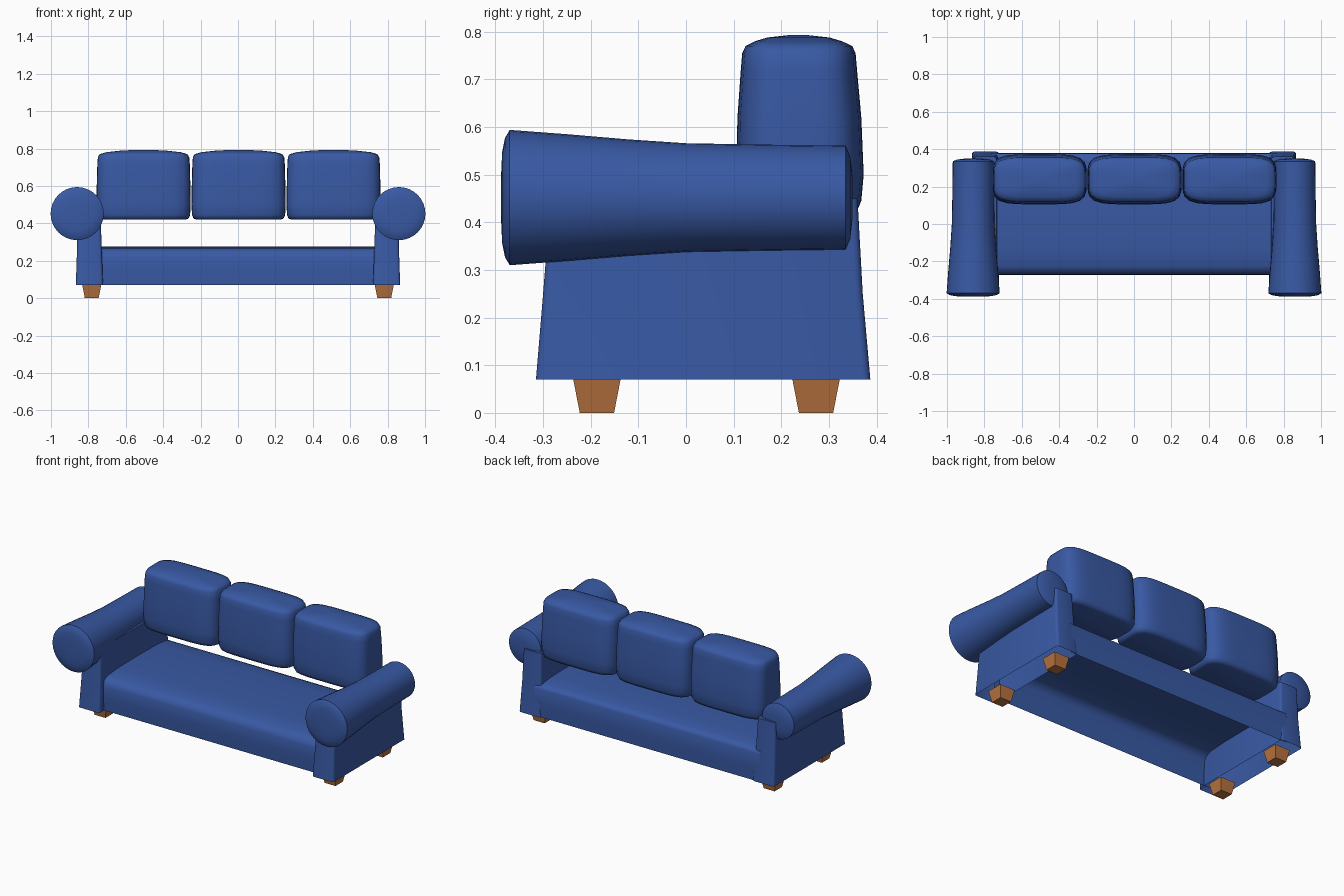
import bpy, math

if "Cube" in bpy.data.objects:
    bpy.data.objects.remove(bpy.data.objects["Cube"])

def material(name, col):
    m = bpy.data.materials.new(name)
    m.diffuse_color = (*col, 1)
    m.use_nodes = True
    m.node_tree.nodes["Principled BSDF"].inputs["Base Color"].default_value = m.diffuse_color
    return m

BLUE = material("blue_fabric", (0.04, 0.10, 0.37))
WOOD = material("wood", (0.48, 0.17, 0.05))

def make(name, verts, faces, mat, angle=None):
    me = bpy.data.meshes.new(name)
    me.from_pydata(verts, [], faces)
    ob = bpy.data.objects.new(name, me)
    bpy.context.collection.objects.link(ob)
    me.materials.append(mat)
    if angle:
        bpy.ops.object.select_all(action='DESELECT')
        ob.select_set(True)
        bpy.context.view_layer.objects.active = ob
        bpy.ops.object.shade_smooth_by_angle(angle=math.radians(angle))
    return ob

def loft(name, rings, mat, angle=None, bottom=True, top=True):
    """Skin a list of closed rings (counter-clockwise seen from the end)."""
    n = len(rings[0])
    verts = [v for r in rings for v in r]
    faces = [(k*n+i, k*n+(i+1) % n, (k+1)*n+(i+1) % n, (k+1)*n+i)
             for k in range(len(rings)-1) for i in range(n)]
    if bottom:
        faces.append(tuple(reversed(range(n))))
    if top:
        faces.append(tuple(range(len(verts)-n, len(verts))))
    return make(name, verts, faces, mat, angle)

def superellipse(cx, cy, z, hx, hy, p, n=40):
    out = []
    for i in range(n):
        a = 2*math.pi*i/n
        c, s = math.cos(a), math.sin(a)
        r = (abs(c)**p + abs(s)**p) ** (-1/p)
        out.append((cx + hx*r*c, cy + hy*r*s, z))
    return out

def rect(x0, x1, y0, y1, z, r=0.0):
    if not r:
        return [(x0, y0, z), (x1, y0, z), (x1, y1, z), (x0, y1, z)]
    out = []
    for cx, cy, a0 in ((x0+r, y0+r, 180), (x1-r, y0+r, 270), (x1-r, y1-r, 0), (x0+r, y1-r, 90)):
        for k in range(4):
            a = math.radians(a0 + 30*k)
            out.append((cx + r*math.cos(a), cy + r*math.sin(a), z))
    return out

# Seat: a rounded shell, open underneath
prof = [(-0.268, 0.07), (-0.272, 0.15), (-0.270, 0.22), (-0.258, 0.25), (-0.225, 0.266),
        (-0.12, 0.274), (0.05, 0.276), (0.25, 0.274), (0.34, 0.266), (0.37, 0.256),
        (0.378, 0.24), (0.379, 0.15), (0.378, 0.07)]
n = len(prof)
verts = [(x, y, z) for x in (-0.765, 0.765) for y, z in prof]
make("seat", verts, [(i, i+n, i+n+1, i+1) for i in range(n-1)], BLUE, 60)

# Back cushions: z, half width, half depth, centre y
levels = [(0.420, 0.225, 0.105, 0.238), (0.426, 0.241, 0.122, 0.238), (0.445, 0.249, 0.130, 0.238),
          (0.50, 0.252, 0.134, 0.239), (0.62, 0.250, 0.130, 0.238), (0.72, 0.247, 0.122, 0.237),
          (0.755, 0.244, 0.119, 0.237), (0.770, 0.234, 0.112, 0.237), (0.780, 0.20, 0.092, 0.236),
          (0.788, 0.13, 0.065, 0.236), (0.793, 0.04, 0.02, 0.236)]
for k in (-1, 0, 1):
    loft("back_cushion", [superellipse(0.003 + 0.508*k, cy, z, hx, hy, 4.5) for z, hx, hy, cy in levels],
         BLUE, 60)

# Rolled arms: y, radius
roll = [(-0.388, 0.05), (-0.386, 0.095), (-0.380, 0.125), (-0.370, 0.142), (-0.25, 0.133),
        (-0.12, 0.122), (0.0, 0.114), (0.17, 0.111), (0.335, 0.109), (0.345, 0.085), (0.35, 0.04)]
for side, s in (("left", -1), ("right", 1)):
    rings = []
    for y, r in roll:
        rings.append([(s*0.86 + r*math.cos(t), y, 0.452 - r*math.sin(t))
                      for t in (2*math.pi*i/32 for i in range(32))])
    loft(side + "_arm_roll", rings, BLUE, 45)

    # Arm base: tapered panel, open underneath
    base = []
    for z, xi, xo, y0, y1 in ((0.07, 0.722, 0.867, -0.315, 0.387), (0.25, 0.728, 0.861, -0.300, 0.371),
                              (0.45, 0.735, 0.857, -0.284, 0.360)):
        base.append(rect(min(s*xi, s*xo), max(s*xi, s*xo), y0, y1, z, 0.015))
    loft(side + "_arm_base", base, BLUE, 40, bottom=False)

    # Feet
    for place, y in (("front", -0.187), ("back", 0.273)):
        cx = s*0.782
        loft(side + "_" + place + "_foot",
             [rect(cx-0.037, cx+0.037, y-0.036, y+0.036, 0),
              rect(cx-0.051, cx+0.051, y-0.050, y+0.050, 0.072)], WOOD)
